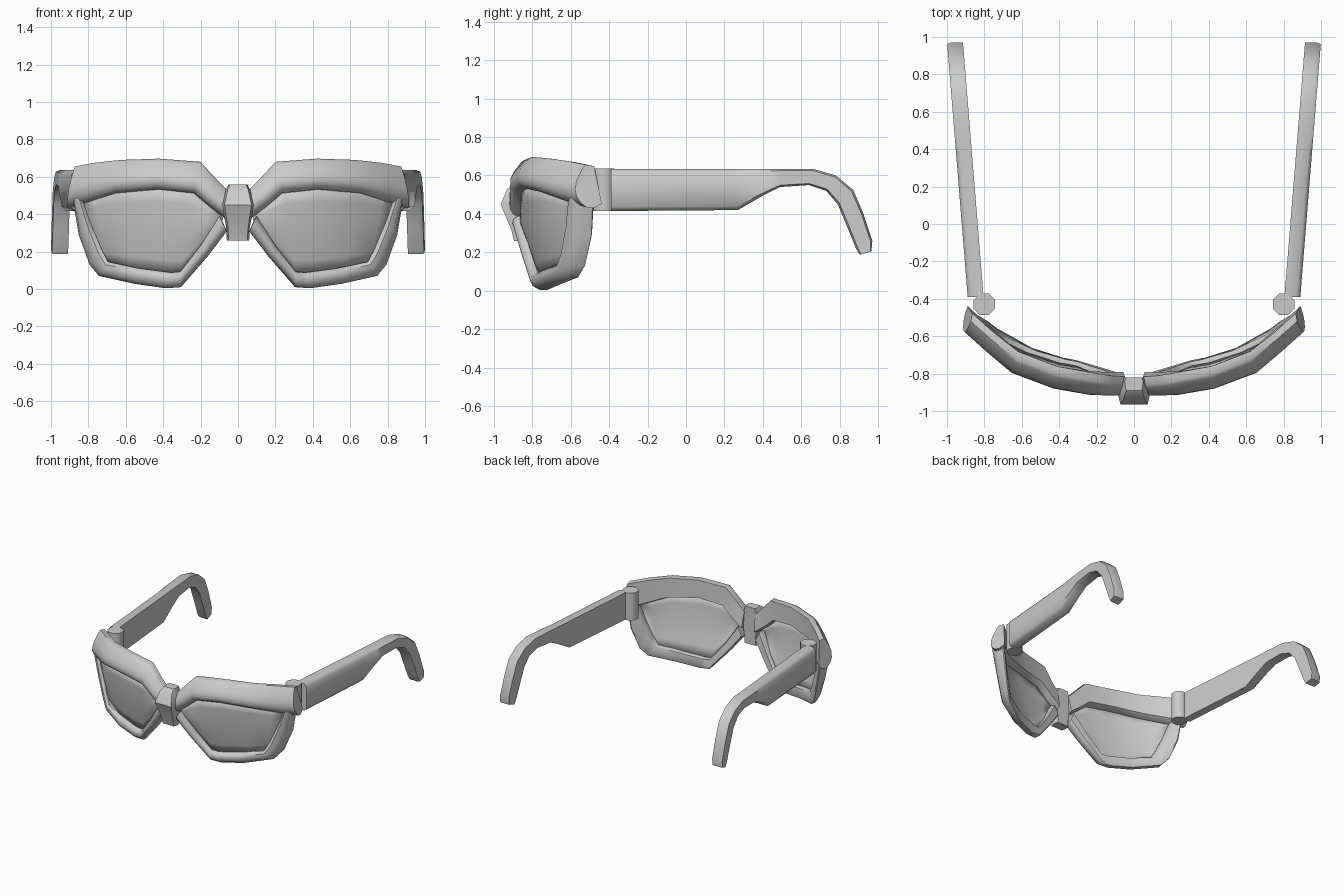
import bpy, bmesh, math

if "Cube" in bpy.data.objects:
    bpy.data.objects.remove(bpy.data.objects["Cube"])

grey = bpy.data.materials.new("light grey")
grey.diffuse_color = (0.6, 0.6, 0.6, 1)
grey.use_nodes = True
grey.node_tree.nodes["Principled BSDF"].inputs["Base Color"].default_value = grey.diffuse_color

# Front curve of the glasses seen from above: (x, y)
CURVE = [(0, -0.95), (0.07, -0.94), (0.2, -0.92), (0.43, -0.88),
         (0.67, -0.79), (0.9, -0.59), (0.93, -0.565)]


def front_y(x, z):
    """Wrapped front surface, leaning back towards the bottom."""
    y = CURVE[-1][1]
    for (xa, ya), (xb, yb) in zip(CURVE, CURVE[1:]):
        if xa <= x <= xb:
            y = ya + (yb - ya) * (x - xa) / (xb - xa)
            break
    return y + 0.18 * max(0, 0.55 - z)


def finish(name, bm, mirror=True, bevel=0, angle=40):
    bmesh.ops.recalc_face_normals(bm, faces=bm.faces)
    me = bpy.data.meshes.new(name)
    bm.to_mesh(me)
    bm.free()
    me.materials.append(grey)
    ob = bpy.data.objects.new(name, me)
    bpy.context.collection.objects.link(ob)
    bpy.ops.object.select_all(action='DESELECT')
    ob.select_set(True)
    bpy.context.view_layer.objects.active = ob
    if bevel:
        m = ob.modifiers.new("soft edges", 'BEVEL')
        m.width, m.segments, m.limit_method = bevel, 2, 'ANGLE'
    if mirror:
        ob.modifiers.new("mirror", 'MIRROR').use_mirror_merge = False
    bpy.ops.object.shade_smooth_by_angle(angle=math.radians(angle))
    return ob


def loft(rings, closed=True):
    """Skin a list of rings; closed rings get end caps."""
    bm = bmesh.new()
    rows = [[bm.verts.new(p) for p in r] for r in rings]
    n = len(rows[0])
    for a, b in zip(rows, rows[1:]):
        for i in range(n if closed else n - 1):
            j = (i + 1) % n
            bm.faces.new((a[i], a[j], b[j], b[i]))
    if closed:
        bm.faces.new(rows[0])
        bm.faces.new(rows[-1])
    return bm


def sweep(inner, outer, section, depth):
    """Rings between an inner and an outer outline; section holds (across, back)."""
    rings = []
    for (xi, zi), (xo, zo) in zip(inner, outer):
        ring = []
        for t, d in section:
            x, z = xi + (xo - xi) * t, zi + (zo - zi) * t
            back = d * depth(z)
            ring.append((x - 0.25 * x * back, front_y(x, z) + back, z))
        rings.append(ring)
    return loft(rings)


# Heavy brow bars: rounded lower lip, top sloping back
brow_in = [(0.06, 0.37), (0.15, 0.435), (0.24, 0.51), (0.43, 0.53), (0.66, 0.51), (0.80, 0.465), (0.92, 0.43)]
brow_out = [(0.05, 0.52), (0.12, 0.59), (0.205, 0.68), (0.43, 0.697), (0.64, 0.69), (0.78, 0.675), (0.89, 0.655)]
finish("brow", sweep(brow_in, brow_out,
       [(0.1, 1), (0, 0.6), (0.02, 0.3), (0.12, 0.1), (0.27, 0), (0.45, 0.03), (0.65, 0.18),
        (0.93, 0.5), (1, 0.65), (0.97, 1)], lambda z: 0.12), angle=45)

# Lower rims
rim_in = [(0.10, 0.39), (0.20, 0.235), (0.31, 0.093), (0.36, 0.088), (0.53, 0.11), (0.70, 0.145), (0.735, 0.21), (0.79, 0.34), (0.84, 0.48)]
rim_out = [(0.06, 0.31), (0.165, 0.175), (0.31, 0.01), (0.39, 0.004), (0.56, 0.028), (0.75, 0.07), (0.80, 0.13), (0.86, 0.29), (0.893, 0.48)]
finish("lower_rim", sweep(rim_in, rim_out,
       [(0, 0.8), (0, 0.35), (0.2, 0.08), (0.5, 0), (0.8, 0.1), (1, 0.4), (1, 0.9), (0.9, 1), (0.1, 1)],
       lambda z: 0.075 + 0.07 * z), angle=45)

# Curved lenses
lens_top = [(0.08, 0.38), (0.16, 0.46), (0.25, 0.53), (0.43, 0.55), (0.66, 0.535), (0.78, 0.50), (0.87, 0.47)]
lens_bot = [(0.09, 0.35), (0.20, 0.22), (0.31, 0.08), (0.40, 0.08), (0.58, 0.105), (0.71, 0.135), (0.86, 0.44)]
rings = []
for (xt, zt), (xb, zb) in zip(lens_top, lens_bot):
    ring = []
    for k in range(7):
        f = k / 6
        x, z = xt + (xb - xt) * f, zt + (zb - zt) * f
        ring.append((x * 0.99, front_y(x, z) + 0.055 - 0.015 * math.sin(math.pi * f), z))
    rings.append(ring)
lens = finish("lens", loft(rings, closed=False), angle=60)
solid = lens.modifiers.new("thickness", 'SOLIDIFY')
solid.thickness, solid.offset = 0.012, 0

# Nose bridge: (z, half width, front y, back y)
rings = []
for z, w, yf, yb in [(0.26, 0.06, -0.895, -0.82), (0.32, 0.062, -0.91, -0.82), (0.45, 0.085, -0.965, -0.82),
                     (0.53, 0.065, -0.93, -0.82), (0.56, 0.05, -0.89, -0.82)]:
    rings.append([(-w * 0.85, yf, z), (w * 0.85, yf, z), (w, yf + 0.05, z), (w * 0.8, yb, z),
                  (-w * 0.8, yb, z), (-w, yf + 0.05, z)])
finish("bridge", loft(rings), mirror=False, angle=35)

# Hinge barrels
rings = [[(0.80 + 0.062 * math.cos(a), -0.43 + 0.062 * math.sin(a), z)
          for a in [math.pi / 8 + i * math.pi / 4 for i in range(8)]] for z in (0.415, 0.637)]
finish("hinge", loft(rings), angle=50)

# Temple arms: side profile (y, z), splayed outwards towards the tips
upper = [(-0.39, 0.635), (0.27, 0.635), (0.40, 0.635), (0.49, 0.635), (0.66, 0.635), (0.78, 0.60),
         (0.87, 0.525), (0.92, 0.41), (0.97, 0.26), (0.965, 0.205)]
lower = [(-0.39, 0.415), (0.27, 0.42), (0.40, 0.495), (0.49, 0.54), (0.64, 0.55), (0.73, 0.52),
         (0.79, 0.45), (0.84, 0.33), (0.885, 0.22), (0.905, 0.187)]


def arm_x(y):
    return 0.805 + (y + 0.38) * 0.081


rings = []
for (yu, zu), (yl, zl) in zip(upper, lower):
    ring = []
    for t, w in [(0, 0), (0, 0.065), (0.1, 0.085), (0.9, 0.085), (1, 0.065), (1, 0)]:
        y, z = yu + (yl - yu) * t, zu + (zl - zu) * t
        ring.append((arm_x(y) + w, y, z))
    rings.append(ring)
finish("temple_arm", loft(rings), angle=50)
